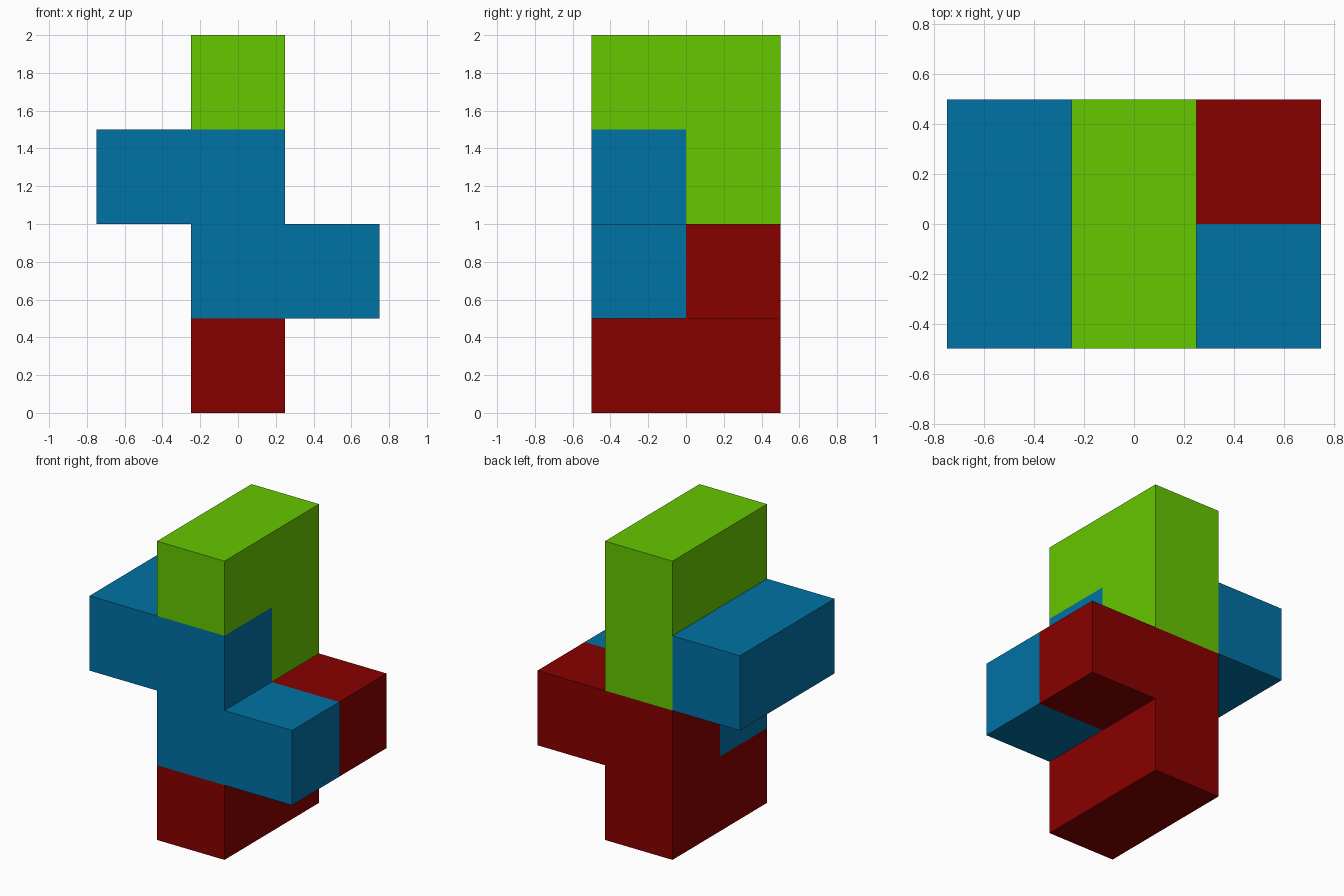
import bpy, bmesh, math
from mathutils import Vector

if "Cube" in bpy.data.objects:
    bpy.data.objects.remove(bpy.data.objects["Cube"])

CELL = 0.5  # edge of one cube unit


def material(name, rgb):
    """Flat colour, linear values."""
    mat = bpy.data.materials.new(name)
    mat.diffuse_color = (*rgb, 1)
    mat.use_nodes = True
    mat.node_tree.nodes["Principled BSDF"].inputs["Base Color"].default_value = mat.diffuse_color
    return mat


def puzzle_piece(name, cells, mat):
    """Solid made of cube cells (column, row, level), inner walls left out."""
    bm = bmesh.new()
    for cell in cells:
        centre = Vector((cell[0], cell[1] - 0.5, cell[2] + 0.5)) * CELL
        for axis in range(3):
            for sign in (-1, 1):
                n = Vector((0, 0, 0))
                n[axis] = sign
                if tuple(int(cell[i] + n[i]) for i in range(3)) in cells:
                    continue
                u = Vector((0, 0, 0))
                u[(axis + 1) % 3] = 1
                v = n.cross(u)
                corners = [centre + (n + a * u + b * v) * CELL / 2
                           for a, b in ((-1, -1), (1, -1), (1, 1), (-1, 1))]
                bm.faces.new([bm.verts.new(c) for c in corners])
    bmesh.ops.remove_doubles(bm, verts=bm.verts, dist=1e-4)
    # Merge coplanar squares into clean flat faces
    bmesh.ops.dissolve_limit(bm, angle_limit=math.radians(1),
                             verts=bm.verts, edges=bm.edges)
    bmesh.ops.recalc_face_normals(bm, faces=bm.faces)
    mesh = bpy.data.meshes.new(name)
    bm.to_mesh(mesh)
    bm.free()
    mesh.materials.append(mat)
    obj = bpy.data.objects.new(name, mesh)
    bpy.context.collection.objects.link(obj)
    return obj


# Bottom piece: foot, rear riser and rear right arm
puzzle_piece("bottom_piece", {(0, 0, 0), (0, 1, 0), (0, 1, 1), (1, 1, 1)},
             material("dark red", (0.25, 0.0, 0.0)))

# Middle piece: front riser, front right arm and full-depth left arm
puzzle_piece("middle_piece",
             {(0, 0, 1), (1, 0, 1), (0, 0, 2), (-1, 0, 2), (-1, 1, 2)},
             material("blue", (0.0, 0.168, 0.378)))

# Top piece: cap with a leg at the rear
puzzle_piece("top_piece", {(0, 1, 2), (0, 0, 3), (0, 1, 3)},
             material("green", (0.13, 0.57, 0.0)))
